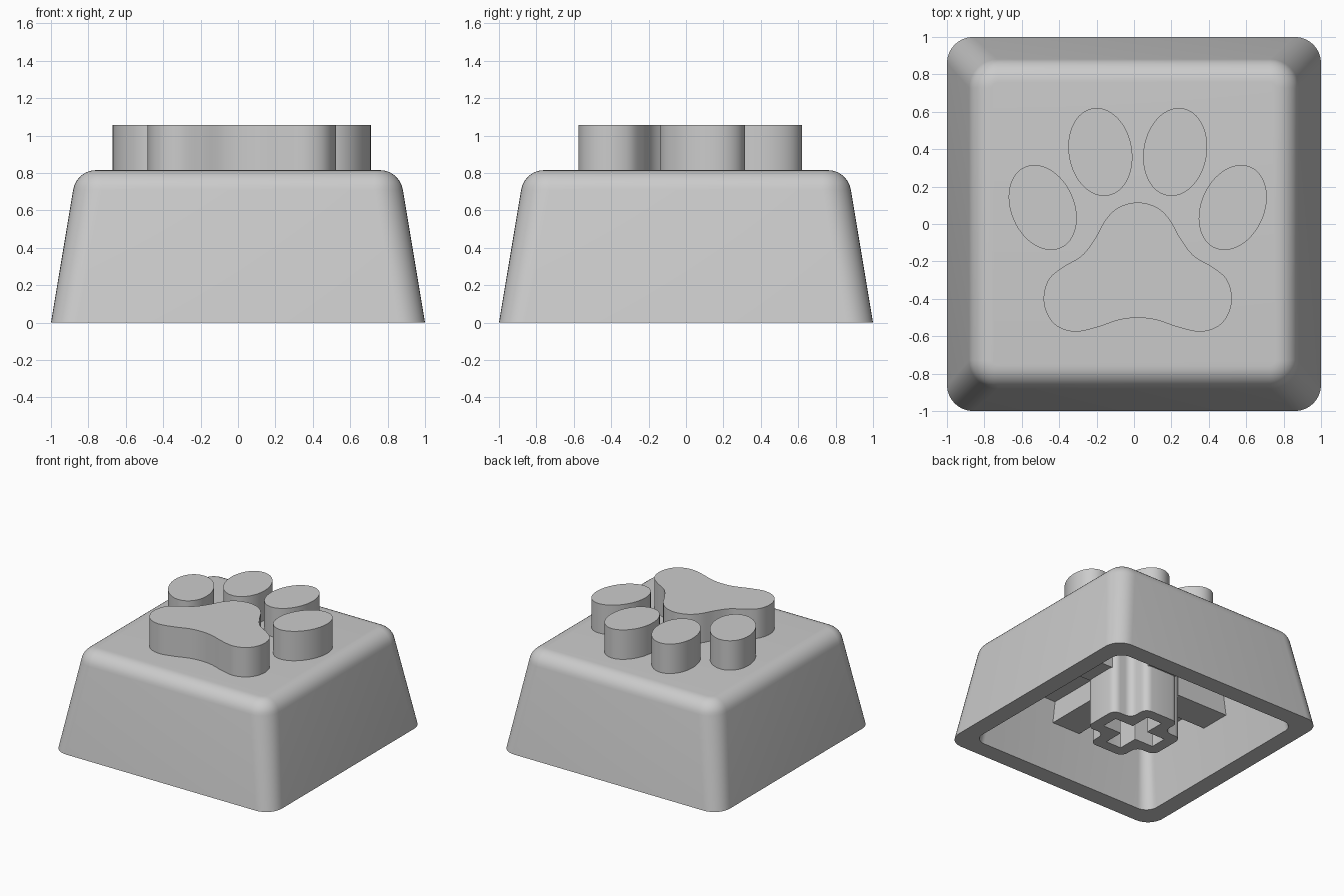
import bpy, bmesh, math
from mathutils import Vector

cube = bpy.data.objects.get("Cube")
if cube:
    bpy.data.objects.remove(cube, do_unlink=True)

GREY = (0.6, 0.6, 0.6, 1.0)
mat = bpy.data.materials.new("light grey plastic")
mat.use_nodes = True
mat.diffuse_color = GREY
mat.node_tree.nodes["Principled BSDF"].inputs["Base Color"].default_value = GREY


def finish(bm, name):
    """Turn a bmesh into a smooth-sided object with crisp edges."""
    bmesh.ops.recalc_face_normals(bm, faces=bm.faces)
    mesh = bpy.data.meshes.new(name)
    bm.to_mesh(mesh)
    bm.free()
    mesh.materials.append(mat)
    mesh.shade_smooth()
    mesh.set_sharp_from_angle(angle=math.radians(32))
    obj = bpy.data.objects.new(name, mesh)
    bpy.context.collection.objects.link(obj)
    return obj


def round_corners(points, radius, steps=8):
    """Replace each right-angled corner of an outline with an arc."""
    pts = [Vector(p) for p in points]
    out = []
    for i, p in enumerate(pts):
        u = (pts[i - 1] - p).normalized()
        v = (pts[(i + 1) % len(pts)] - p).normalized()
        for k in range(steps + 1):
            t = math.pi / 2 * k / steps
            out.append(p + radius * (u * (1 - math.sin(t)) + v * (1 - math.cos(t))))
    return out


def square(half, radius):
    return round_corners([(half, -half), (half, half), (-half, half), (-half, -half)], radius)


def plus(length, width, radius):
    a, b = length, width
    pts = []
    for q in range(4):
        c, s = round(math.cos(q * math.pi / 2)), round(math.sin(q * math.pi / 2))
        pts += [(c * x - s * y, s * x + c * y) for x, y in ((a, -b), (a, b), (b, b))]
    return round_corners(pts, radius, 5)


def smooth_loop(points, steps=8):
    """Closed Catmull-Rom curve through the points."""
    pts = [Vector(p) for p in points]
    n, out = len(pts), []
    for i in range(n):
        a, b, c, d = (pts[(i + k) % n] for k in (-1, 0, 1, 2))
        for k in range(steps):
            t = k / steps
            out.append(b + 0.5 * t * ((c - a) + t * ((2 * a - 5 * b + 4 * c - d)
                                                    + t * (3 * (b - c) + d - a))))
    return out


def prism(name, outlines, z0, z1):
    """Extrude an outline, with any further outlines as holes."""
    bm = bmesh.new()
    caps = ([], [])
    for outline in outlines:
        low, high = ([bm.verts.new((p[0], p[1], z)) for p in outline] for z in (z0, z1))
        n = len(outline)
        for i in range(n):
            j = (i + 1) % n
            bm.faces.new((low[i], low[j], high[j], high[i]))
            caps[0].append(bm.edges.get((low[i], low[j])))
            caps[1].append(bm.edges.get((high[i], high[j])))
    for edges in caps:
        bmesh.ops.triangle_fill(bm, edges=edges, use_beauty=True, normal=(0, 0, 1))
    return finish(bm, name)


# Hollow cap: ceiling, inner wall, rim, sloped outer wall, rounded shoulder
TOP, SLOPE, FILLET, CEILING = 0.815, 0.167, 0.125, 0.56
tilt = math.atan(SLOPE)
turn = math.pi / 2 - tilt
edge = 1 - SLOPE * TOP
centre = edge - FILLET * math.tan(turn / 2)
rings = [(0.77, 0.08, CEILING), (0.855, 0.1, 0), (1, 0.14, 0)]
for k in range(9):
    a = tilt + turn * k / 8
    half = centre + FILLET * math.cos(a)
    rings.append((half, 0.03 + half - centre, TOP - FILLET * (1 - math.sin(a))))

bm = bmesh.new()
loops = [[bm.verts.new((p.x, p.y, z)) for p in square(half, r)] for half, r, z in rings]
for lower, upper in zip(loops, loops[1:]):
    for i in range(len(lower)):
        j = (i + 1) % len(lower)
        bm.faces.new((lower[i], lower[j], upper[j], upper[i]))
bm.faces.new(loops[0])
bm.faces.new(loops[-1])
finish(bm, "cap_shell")

# Socket stem and its four support ribs
prism("stem", [plus(0.33, 0.16, 0.06), plus(0.24, 0.07, 0.005)], 0, CEILING + 0.02)
for q, side in enumerate(("left", "back", "right", "front")):
    rib = prism(side + "_rib", [[(0.29, -0.13), (0.83, -0.13), (0.83, 0.13), (0.29, 0.13)]],
                0.39, CEILING + 0.02)
    rib.rotation_euler.z = q * math.pi / 2

# Raised paw: one large pad and four oval toes, mirrored about its own axis
AXIS, PAW_LOW, PAW_TOP = 0.02, 0.78, 1.057
half_pad = [(0.1, 0.09), (0.17, 0.025), (0.23, -0.08), (0.3, -0.17), (0.4, -0.23),
            (0.475, -0.295), (0.503, -0.39), (0.485, -0.48), (0.43, -0.547),
            (0.335, -0.576), (0.22, -0.553), (0.1, -0.513)]
pad = [(0, 0.115)] + half_pad + [(0, -0.502)] + [(-x, y) for x, y in reversed(half_pad)]
prism("main_pad", [smooth_loop([(x + AXIS, y) for x, y in pad])], PAW_LOW, PAW_TOP)

for name, x, y, lean in (("inner_toe", 0.2, 0.385, 10), ("outer_toe", 0.508, 0.088, 24)):
    for side, sign in (("left", 1), ("right", -1)):
        a = math.radians(lean)
        oval = []
        for k in range(64):
            t = math.tau * k / 64
            u, v = 0.169 * math.cos(t), 0.237 * math.sin(t)
            oval.append((AXIS + sign * (x + u * math.cos(a) + v * math.sin(a)),
                         y - u * math.sin(a) + v * math.cos(a)))
        prism(side + "_" + name, [oval], PAW_LOW, PAW_TOP)
